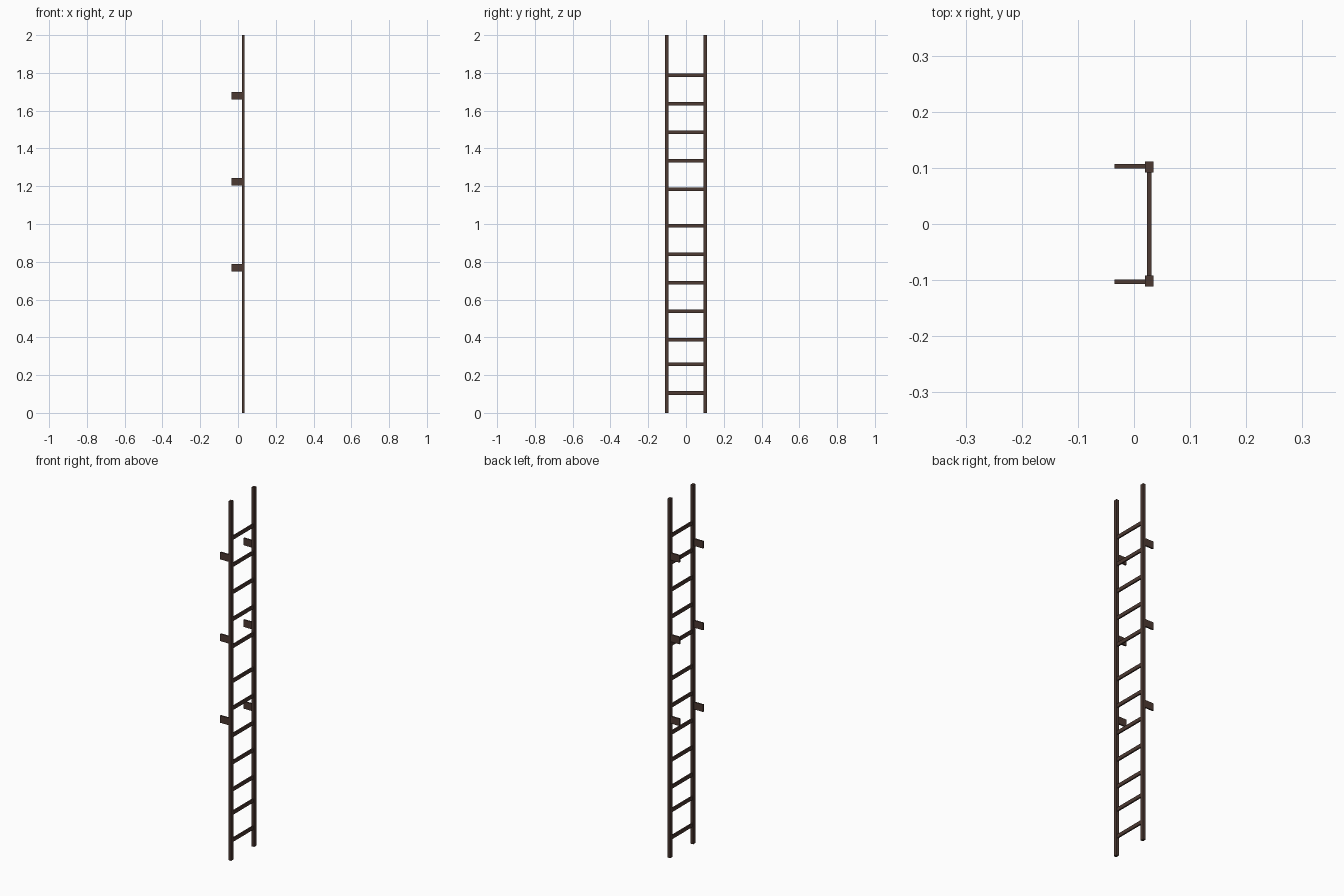
import bpy
import bmesh
from mathutils import Matrix, Vector

if "Cube" in bpy.data.objects:
    bpy.data.objects.remove(bpy.data.objects["Cube"])

brown = bpy.data.materials.new("dark brown metal")
brown.diffuse_color = (0.072, 0.041, 0.032, 1)
brown.use_nodes = True
brown.node_tree.nodes["Principled BSDF"].inputs["Base Color"].default_value = brown.diffuse_color


def box(name, lo, hi):
    """Flat-faced box between two corners."""
    lo, hi = Vector(lo), Vector(hi)
    bm = bmesh.new()
    bmesh.ops.create_cube(bm, size=1, matrix=Matrix.Translation((lo + hi) / 2)
                          @ Matrix.Diagonal((*(hi - lo), 1)))
    mesh = bpy.data.meshes.new(name)
    bm.to_mesh(mesh)
    bm.free()
    mesh.materials.append(brown)
    obj = bpy.data.objects.new(name, mesh)
    bpy.context.collection.objects.link(obj)


# Side rails and the wall brackets behind them
for side, s in (("left", -1), ("right", 1)):
    y0, y1 = sorted((s * 0.0915, s * 0.1115))
    box(side + "_rail", (0.020, y0, 0), (0.035, y1, 2))
    y0, y1 = sorted((s * 0.099, s * 0.107))
    for i, z in enumerate((0.769, 1.224, 1.679)):
        box(f"{side}_wall_bracket_{i + 1}", (-0.035, y0, z - 0.02), (0.022, y1, z + 0.02))

# Rungs, in three unevenly spaced groups
rung_heights = [0.106 + 0.151 * i for i in range(2)]
rung_heights += [0.387 + 0.151 * i for i in range(5)]
rung_heights += [1.184 + 0.151 * i for i in range(5)]
for i, z in enumerate(rung_heights):
    box(f"rung_{i + 1}", (0.0235, -0.094, z - 0.01), (0.0315, 0.094, z + 0.01))
